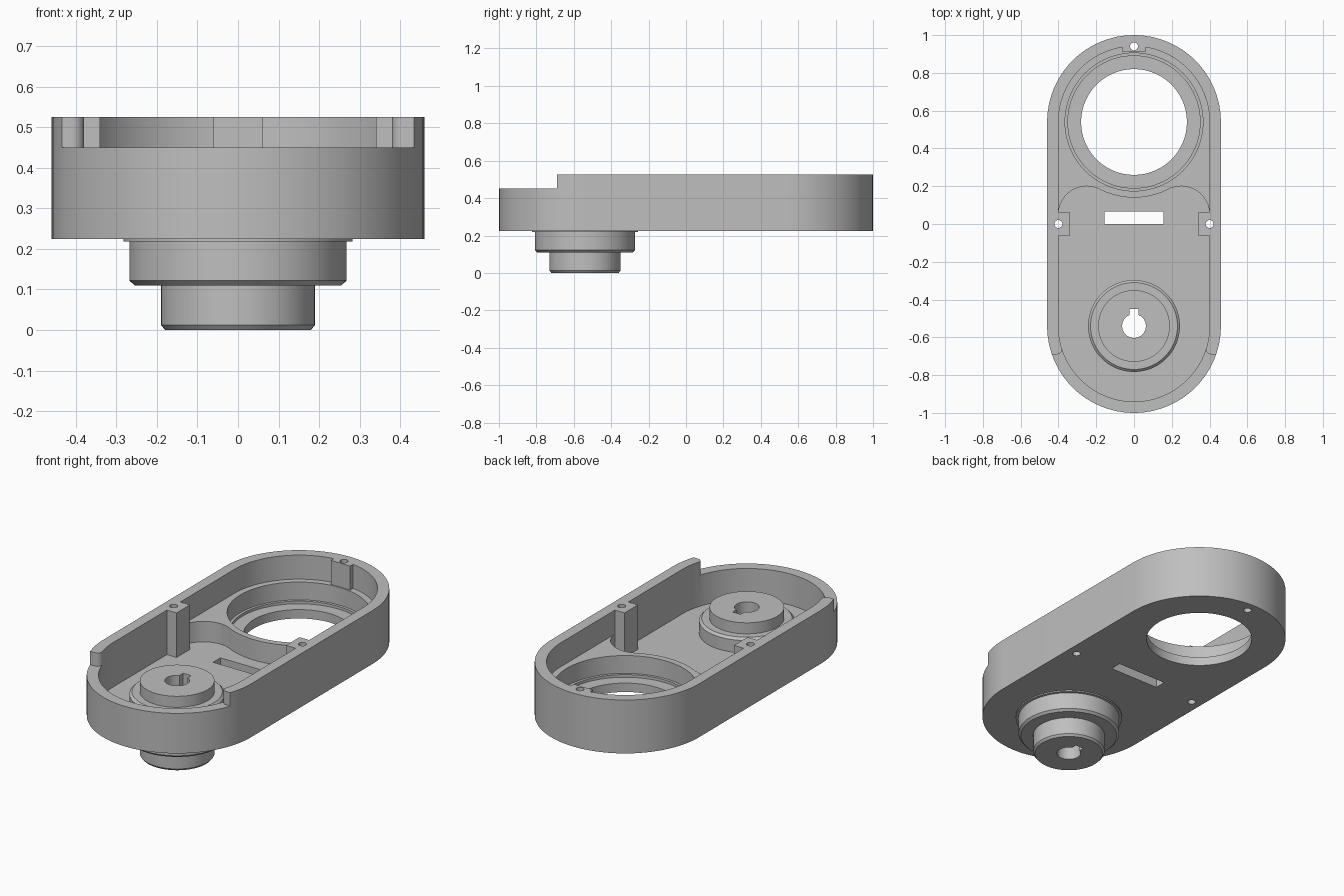
import bpy, bmesh
from math import sin, cos, pi, radians, asin, atan2

if "Cube" in bpy.data.objects:
    bpy.data.objects.remove(bpy.data.objects["Cube"], do_unlink=True)

grey = bpy.data.materials.new("light_grey")
grey.use_nodes = True
colour = (0.52, 0.52, 0.52, 1)
grey.diffuse_color = colour
grey.node_tree.nodes["Principled BSDF"].inputs["Base Color"].default_value = colour

END = 0.54      # distance of both round ends from the middle
BASE, FLOOR, STEP, RIM = 0.225, 0.275, 0.39, 0.525


def finish(name, bm):
    bmesh.ops.recalc_face_normals(bm, faces=bm.faces)
    mesh = bpy.data.meshes.new(name)
    bm.to_mesh(mesh)
    bm.free()
    mesh.materials.append(grey)
    ob = bpy.data.objects.new(name, mesh)
    bpy.context.collection.objects.link(ob)
    return ob


def arc(cx, cy, r, a0, a1, n=48):
    """Points on an arc, angles in degrees."""
    steps = [radians(a0 + (a1 - a0) * i / n) for i in range(n + 1)]
    return [(cx + r * cos(a), cy + r * sin(a)) for a in steps]


def prism(name, outline, z0, z1):
    bm = bmesh.new()
    face = bm.faces.new([bm.verts.new((x, y, z0)) for x, y in outline])
    top = bmesh.ops.extrude_face_region(bm, geom=[face])["geom"]
    bmesh.ops.translate(bm, vec=(0, 0, z1 - z0),
                        verts=[v for v in top if isinstance(v, bmesh.types.BMVert)])
    return finish(name, bm)


def box(name, x0, x1, y0, y1, z0, z1):
    return prism(name, [(x0, y0), (x1, y0), (x1, y1), (x0, y1)], z0, z1)


def disc(name, x, y, r, z0, z1, n=32):
    return prism(name, arc(x, y, r, 0, 360, n)[:-1], z0, z1)


def lathe(name, profile, y, n=96):
    bm = bmesh.new()
    verts = [bm.verts.new((r, y, z)) for r, z in profile]
    edges = [bm.edges.new(pair) for pair in zip(verts, verts[1:])]
    bmesh.ops.spin(bm, geom=verts + edges, cent=(0, y, 0), axis=(0, 0, 1),
                   angle=2 * pi, steps=n)
    bmesh.ops.remove_doubles(bm, verts=bm.verts, dist=1e-5)
    return finish(name, bm)


def stadium(r):
    return arc(0, END, r, 0, 180) + arc(0, -END, r, 180, 360)


def combine(target, tool, operation):
    """Apply one boolean and discard the helper."""
    mod = target.modifiers.new("combine", "BOOLEAN")
    mod.operation, mod.solver, mod.object = operation, "EXACT", tool
    bpy.context.view_layer.update()
    graph = bpy.context.evaluated_depsgraph_get()
    result = bpy.data.meshes.new_from_object(target.evaluated_get(graph))
    target.modifiers.clear()
    target.data = result
    bpy.data.objects.remove(tool, do_unlink=True)


# Hollow body with round ends
housing = prism("housing", stadium(0.46), BASE, RIM)
combine(housing, prism("cavity", stadium(0.40), FLOOR, 1), "DIFFERENCE")

# Low front wall, with rounded inner corners on the tall wall ends
corner = arc(0.41, -0.66, 0.03, 270, 180, 8)
half = [(0.6, -1.1), (0.6, -0.69)] + corner
notch = half + [(-x, y) for x, y in reversed(half)]
combine(housing, prism("front_notch", notch, 0.45, 1), "DIFFERENCE")

# Raised platform with an S-curved front edge
fillet_r, fx, fy = 0.15, 0.25, 0.05
turn = 180 * atan2(END - fy, -fx) / pi
edge = arc(fx, fy, fillet_r, 0, turn, 24)
dip = 180 * asin(fx / (0.40 + fillet_r)) / pi
middle = arc(0, END, 0.40, 270 + dip, 270 - dip, 32)[1:-1]
left_edge = [(-x, y) for x, y in reversed(edge)]
outline = ([(0.43, fy)] + edge + middle + left_edge + [(-0.43, fy)]
           + arc(0, END, 0.43, 180, 0))
combine(housing, prism("platform", outline, 0.25, STEP), "UNION")

# Stepped bearing seat and large opening
seat = [(0, 0.1), (0.28, 0.1), (0.28, FLOOR), (0.35, FLOOR), (0.35, 0.29),
        (0.365, 0.29), (0.365, 0.40), (0, 0.40)]
combine(housing, lathe("bearing_seat", seat, END), "DIFFERENCE")

# Screw posts
combine(housing, box("back_post", -0.06, 0.06, 0.91, 0.96, 0.35, RIM), "UNION")
for x0, x1 in ((-0.43, -0.34), (0.34, 0.43)):
    combine(housing, box("side_post", x0, x1, -0.06, 0.06, 0.25, RIM), "UNION")

# Stepped hub passing through the floor
hub = [(0, 0), (0.18, 0), (0.19, 0.012), (0.19, 0.11), (0.255, 0.11),
       (0.268, 0.122), (0.268, 0.218), (0.283, 0.218), (0.283, 0.25),
       (0.243, 0.25), (0.243, 0.345), (0.23, 0.358), (0.19, 0.358),
       (0.19, 0.42), (0, 0.42)]
combine(housing, lathe("hub", hub, -END), "UNION")

# Keyed shaft hole
key = 0.025
spread = 180 * asin(key / 0.063) / pi
keyed = arc(0, -END, 0.063, 90 + spread, 450 - spread, 40)
keyed += [(key, -0.45), (-key, -0.45)]
combine(housing, prism("shaft_hole", keyed, -0.1, 1), "DIFFERENCE")

# Floor slot and screw holes
combine(housing, box("slot", -0.155, 0.155, 0, 0.065, 0.1, 0.35), "DIFFERENCE")
for x, y in ((-0.40, 0), (0.40, 0), (0, 0.94)):
    combine(housing, disc("screw_hole", x, y, 0.021, 0, 1), "DIFFERENCE")

# Smooth curves, crisp edges
housing.data.materials.clear()
housing.data.materials.append(grey)
bpy.ops.object.select_all(action="DESELECT")
housing.select_set(True)
bpy.context.view_layer.objects.active = housing
bpy.ops.object.shade_smooth_by_angle(angle=radians(25))
